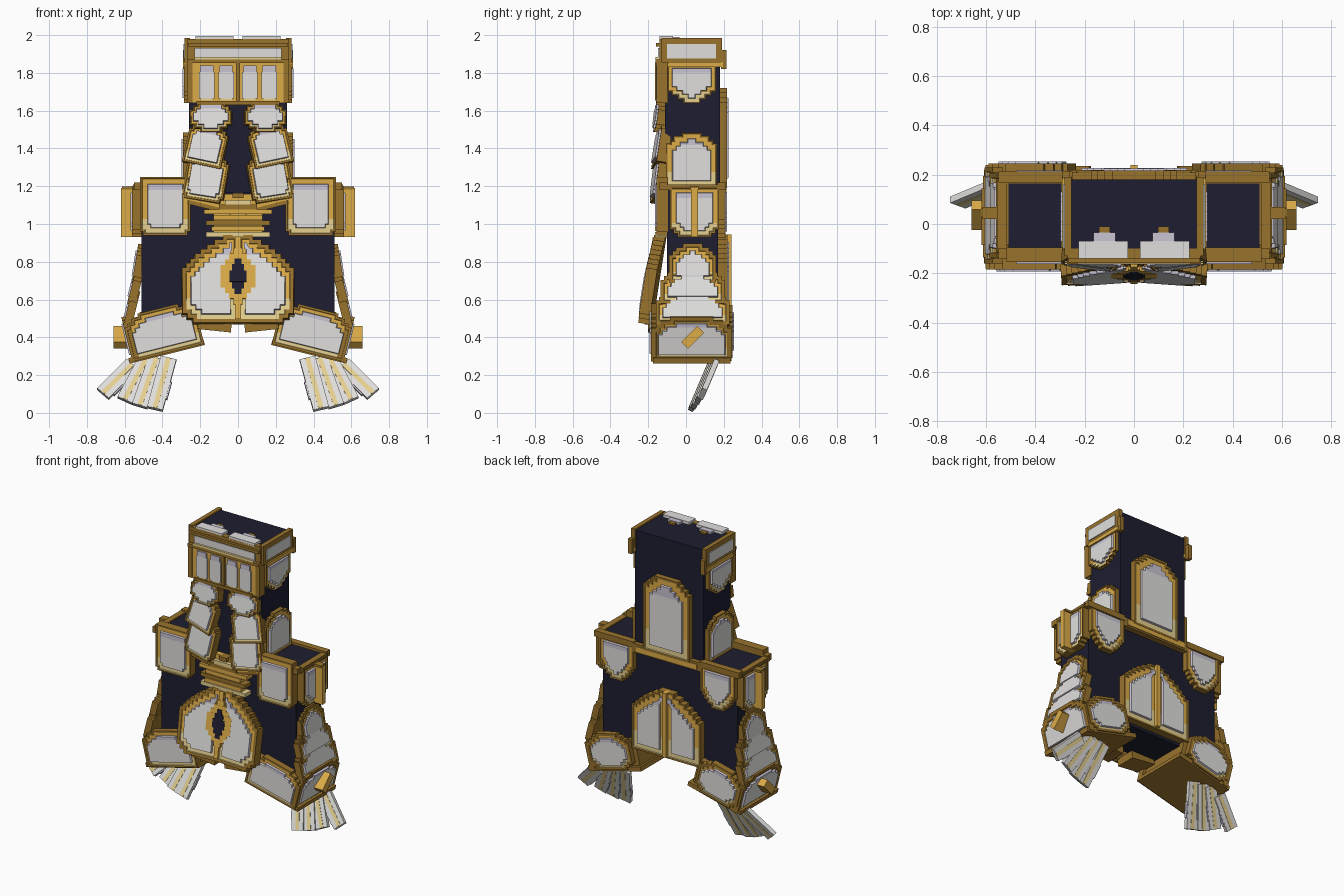
import bpy, bmesh, math
from mathutils import Matrix, Vector

cube = bpy.data.objects.get("Cube")
if cube:
    bpy.data.objects.remove(cube, do_unlink=True)


def material(name, rgb):
    lin = [((c / 255 + 0.055) / 1.055) ** 2.4 for c in rgb] + [1]
    m = bpy.data.materials.new(name)
    m.use_nodes = True
    m.diffuse_color = lin
    m.node_tree.nodes["Principled BSDF"].inputs["Base Color"].default_value = lin
    return m


MATS = [material("navy", (29, 29, 49)), material("dark_gold", (152, 114, 44)),
        material("bright_gold", (220, 172, 72)), material("pale_gold", (230, 209, 145)),
        material("white", (224, 223, 221)), material("lavender_grey", (200, 195, 210))]
NAVY, DARK, GOLD, PALE, WHITE, LAV = range(6)


def rotation(face, tilt, roll):
    # face: heading around z, tilt: lean in or out, roll: turn in the plate's plane
    r = math.radians
    return (Matrix.Rotation(r(face), 4, 'Z') @ Matrix.Rotation(r(tilt), 4, 'X')
            @ Matrix.Rotation(r(roll), 4, 'Y'))


def finish(name, bm, mat):
    bmesh.ops.recalc_face_normals(bm, faces=bm.faces)
    me = bpy.data.meshes.new(name)
    bm.to_mesh(me)
    bm.free()
    for m in MATS:
        me.materials.append(m)
    ob = bpy.data.objects.new(name, me)
    ob.matrix_world = mat
    bpy.context.collection.objects.link(ob)


def box(name, loc, size, mat, face=0, tilt=0, roll=0):
    bm = bmesh.new()
    bmesh.ops.create_cube(bm, size=1)
    bmesh.ops.scale(bm, vec=size, verts=bm.verts)
    for f in bm.faces:
        f.material_index = mat
    finish(name, bm, Matrix.Translation(loc) @ rotation(face, tilt, roll))


def panel(name, loc, w, h, face=0, tilt=0, roll=0, top=(), bot=(), dz=0.02,
          t=0.04, rim=0.016, ring=0.02, half=0):
    """Plate with stair-stepped ends: dark rim, recessed gold ring, raised white slab."""
    x, z = w / 2, -h / 2
    x -= sum(bot)
    right = [(x, z)]
    for d in reversed(bot):
        z += dz
        right += [(x, z), (x + d, z)]
        x += d
    z = h / 2 - dz * len(top)
    right.append((x, z))
    for d in top:
        right += [(x - d, z), (x - d, z + dz)]
        x, z = x - d, z + dz
    if half:
        pts = [(half * a, b) for a, b in right] + [(0, h / 2), (0, -h / 2)]
    else:
        pts = right + [(-a, b) for a, b in reversed(right)]
    bm = bmesh.new()
    front = bm.faces.new([bm.verts.new((a, 0, b)) for a, b in pts])
    front.normal_update()
    if front.normal.y > 0:
        front.normal_flip()
    front.material_index = DARK
    ext = bmesh.ops.extrude_face_region(bm, geom=[front])["geom"]
    bmesh.ops.translate(bm, vec=(0, -t, 0), verts=[v for v in ext if isinstance(v, bmesh.types.BMVert)])
    front = [f for f in ext if isinstance(f, bmesh.types.BMFace)][0]
    bm.normal_update()
    for thick, depth, mat in ((rim, 0, DARK), (0.002, -0.006, GOLD), (ring, 0, GOLD), (0.003, 0.014, LAV)):
        res = bmesh.ops.inset_region(bm, faces=[front], thickness=thick, depth=depth,
                                     use_even_offset=True, use_boundary=True)
        for f in res["faces"]:
            f.material_index = mat
    front.material_index = WHITE
    # lavender upper edge on the slab, paler gold at the foot of the ring
    for cut in (0.27 * h, -0.22 * h):
        bmesh.ops.bisect_plane(bm, geom=bm.verts[:] + bm.edges[:] + bm.faces[:],
                               plane_co=(0, 0, cut), plane_no=(0, 0, 1))
    for f in bm.faces:
        c = f.calc_center_median().z
        if f.material_index == WHITE and c > 0.27 * h:
            f.material_index = LAV
        elif f.material_index == GOLD and c < -0.22 * h:
            f.material_index = PALE
    finish(name, bm, Matrix.Translation(loc) @ rotation(face, tilt, roll))


# Main blocks
box("tower", (0, 0.035, 1.57), (0.52, 0.29, 0.81), NAVY)
box("body", (0, 0.035, 0.84), (1.02, 0.27, 0.73), NAVY)

# Tower crown
box("crown_front", (0, -0.12, 1.925), (0.54, 0.04, 0.11), DARK)
box("crown_front_strip", (0, -0.142, 1.907), (0.46, 0.014, 0.05), WHITE)
box("crown_front_line", (0, -0.145, 1.948), (0.53, 0.025, 0.018), DARK)
box("crown_front_ledge", (0, -0.15, 1.878), (0.46, 0.025, 0.014), PALE)
box("crown_mask_back", (0, -0.125, 1.75), (0.52, 0.05, 0.22), GOLD)
box("crown_mask_brow", (0, -0.135, 1.862), (0.54, 0.055, 0.02), DARK)
box("crown_mask_sill", (0, -0.135, 1.64), (0.44, 0.05, 0.02), DARK)
box("crown_mask_centre", (0, -0.145, 1.755), (0.02, 0.04, 0.2), DARK)

# Tower and body backs
panel("tower_back_panel", (0, 0.175, 1.455), 0.35, 0.53, 180, top=(0.025, 0.03, 0.03), dz=0.025,
      t=0.042, rim=0.014, ring=0.034)
box("back_belt", (0, 0.185, 1.18), (0.52, 0.05, 0.06), DARK)
box("back_belt_line", (0, 0.195, 1.178), (0.46, 0.04, 0.034), GOLD)
for s, n in ((1, "left"), (-1, "right")):
    panel("back_skirt_" + n, (0, 0.165, 0.72), 0.52, 0.45, 180, top=(0.025, 0.025, 0.03, 0.035, 0.04, 0.045),
          dz=0.025, t=0.055, rim=0.012, ring=0.03, half=s)
box("back_skirt_bar", (0, 0.215, 0.725), (0.03, 0.05, 0.44), GOLD)

# Belt on the front
box("belt_back", (0, -0.11, 1.045), (0.26, 0.06, 0.23), GOLD)
for z, w, m in ((0.945, 0.34, PALE), (0.975, 0.28, GOLD), (1.005, 0.34, DARK), (1.035, 0.26, GOLD),
                (1.065, 0.36, GOLD), (1.09, 0.2, DARK), (1.115, 0.14, PALE), (1.15, 0.06, DARK)):
    box("belt_step", (0, -0.125, z), (w, 0.08, 0.026), m)

# Belly seam and central stepped gem
box("belly_seam", (0, -0.175, 0.71), (0.03, 0.07, 0.44), GOLD, tilt=-9)
for k in range(4):
    w, h = 0.05 + 0.045 * k, 0.3 - 0.06 * k
    box("belly_gem_rim", (0, -0.182 - 0.001 * k, 0.72), (w, 0.055, h), GOLD, tilt=-9)
for w, h in ((0.035, 0.19), (0.065, 0.13), (0.09, 0.06)):
    box("belly_gem", (0, -0.189 - w * 0.02, 0.72), (w, 0.05, h), NAVY, tilt=-9)

for s, n in ((1, "left"), (-1, "right")):
    # Crown sides, top plates and mask slats
    box("crown_side_" + n, (s * 0.268, 0.03, 1.92), (0.03, 0.32, 0.13), DARK)
    box("crown_side_strip_" + n, (s * 0.282, 0.03, 1.915), (0.014, 0.26, 0.075), WHITE)
    box("crown_side_sill_" + n, (s * 0.272, 0.05, 1.845), (0.04, 0.29, 0.025), GOLD)
    box("crown_clip_" + n, (s * 0.275, 0.2, 1.87), (0.03, 0.03, 0.1), DARK)
    box("crown_top_plate_" + n, (s * 0.125, -0.105, 1.982), (0.2, 0.07, 0.024), WHITE)
    box("crown_top_step_" + n, (s * 0.12, -0.06, 1.98), (0.09, 0.05, 0.02), LAV)
    box("crown_top_tip_" + n, (s * 0.12, -0.025, 1.978), (0.045, 0.03, 0.016), DARK)
    box("crown_mask_post_" + n, (s * 0.255, -0.125, 1.75), (0.03, 0.06, 0.22), DARK)
    for x in (0.063, 0.165):
        box("mask_slat_" + n, (s * x, -0.15, 1.735), (0.082, 0.02, 0.14), WHITE)
        box("mask_slat_cap_" + n, (s * x, -0.15, 1.822), (0.07, 0.02, 0.035), LAV)
        box("mask_slat_foot_" + n, (s * x, -0.147, 1.66), (0.06, 0.02, 0.012), PALE)
    # Overlapping face scales
    panel("face_scale_low_" + n, (s * 0.165, -0.11, 1.24), 0.22, 0.25, s * 6, -8, -s * 9,
          top=(0.015, 0.02), bot=(0.015,), t=0.055, rim=0.01, ring=0.012)
    panel("face_scale_mid_" + n, (s * 0.165, -0.1, 1.41), 0.21, 0.22, s * 6, -10, -s * 12,
          top=(0.015, 0.02), t=0.055, rim=0.01, ring=0.012)
    panel("face_scale_top_" + n, (s * 0.14, -0.105, 1.56), 0.22, 0.16, s * 4, -8, 0,
          top=(0.015, 0.02), bot=(0.025, 0.03), t=0.055, rim=0.006, ring=0.008)
    # Tower side panels
    panel("tower_side_low_" + n, (s * 0.255, 0.03, 1.34), 0.27, 0.29, s * 90,
          top=(0.02, 0.02, 0.04), t=0.035, rim=0.006, ring=0.024)
    panel("tower_side_high_" + n, (s * 0.255, 0.03, 1.745), 0.26, 0.21, s * 90,
          bot=(0.025, 0.03, 0.03), t=0.03, rim=0.005, ring=0.018)
    box("collar_" + n, (s * 0.14, -0.125, 1.12), (0.27, 0.06, 0.045), GOLD, roll=-s * 14)
    box("collar_edge_" + n, (s * 0.15, -0.12, 1.09), (0.24, 0.06, 0.025), DARK, roll=-s * 14)
    # Shoulder panels and top frame
    panel("shoulder_front_" + n, (s * 0.385, -0.095, 1.095), 0.265, 0.31, bot=(0.015,), t=0.06,
          rim=0.01, ring=0.026)
    panel("shoulder_back_" + n, (s * 0.385, 0.165, 1.065), 0.26, 0.28, 180, bot=(0.015, 0.015, 0.02, 0.03),
          dz=0.024, t=0.045, rim=0.012, ring=0.02)
    panel("shoulder_side_" + n, (s * 0.505, 0.045, 1.065), 0.26, 0.27, s * 90, bot=(0.02, 0.02), t=0.055,
          rim=0.01, ring=0.02)
    box("shoulder_flap_" + n, (s * 0.575, 0.045, 1.06), (0.09, 0.035, 0.26), GOLD)
    box("flap_cap_" + n, (s * 0.565, 0.045, 1.19), (0.1, 0.05, 0.015), DARK)
    for y in (-0.12, 0.19):
        box("shoulder_rail_" + n, (s * 0.4, y, 1.2), (0.3, 0.045, 0.04), DARK)
    for x in (0.275, 0.535):
        box("shoulder_cross_rail_" + n, (s * x, 0.035, 1.195), (0.04, 0.3, 0.03), DARK)
    # Belly halves and lower lips
    panel("belly_" + n, (0, -0.14, 0.7), 0.6, 0.47, -s * 4, -9, 0, half=s,
          top=(0.022, 0.022, 0.025, 0.03, 0.035, 0.04, 0.045), bot=(0.025, 0.03),
          dz=0.025, t=0.06, rim=0.02, ring=0.022)
    box("belly_lip_" + n, (s * 0.125, -0.13, 0.46), (0.18, 0.14, 0.05), DARK, roll=-s * 6)
    box("belly_lip_trim_" + n, (s * 0.12, -0.2, 0.492), (0.2, 0.04, 0.03), GOLD, roll=-s * 6)
    # Hip scales down the outer side
    for i, (x, z, w, h, tilt) in enumerate(((0.5, 0.785, 0.25, 0.21, -9), (0.52, 0.66, 0.34, 0.19, -14),
                                            (0.54, 0.55, 0.39, 0.19, -14))):
        panel("hip_scale_%s_%d" % (n, i), (s * x, 0.035, z), w, h, s * 90, tilt, 0,
              top=(0.018, 0.02, 0.035), t=0.045, rim=0.018, ring=0.016)
    # Flared hip guard
    roll = s * 14
    box("guard_core_" + n, (s * 0.395, 0.03, 0.415), (0.36, 0.36, 0.19), DARK, roll=roll)
    box("guard_base_" + n, (s * 0.378, 0.03, 0.325), (0.41, 0.41, 0.03), DARK, roll=roll)
    panel("guard_front_" + n, (s * 0.397, -0.14, 0.435), 0.39, 0.24, 0, 0, roll,
          top=(0.02, 0.025, 0.04), t=0.045, rim=0.012, ring=0.018)
    panel("guard_back_" + n, (s * 0.415, 0.2, 0.435), 0.33, 0.24, 180, 0, -roll,
          top=(0.02, 0.03, 0.035), bot=(0.025, 0.025), t=0.045, rim=0.016, ring=0.012)
    panel("guard_side_" + n, (s * 0.55, 0.03, 0.4), 0.42, 0.24, s * 90, 14, 0,
          top=(0.02, 0.025, 0.05), t=0.04, rim=0.022, ring=0.008)
    box("guard_spike_" + n, (s * 0.61, 0.035, 0.4), (0.1, 0.05, 0.12), GOLD, tilt=-45)
    # Fan of fingers below the guard, each a little behind its inner neighbour
    for i, (x, z, a, length) in enumerate(((0.44, 0.02, 14, 0.3), (0.52, 0.035, 18, 0.29),
                                           (0.6, 0.065, 26, 0.27), (0.715, 0.1, 43, 0.23))):
        rot = rotation(0, -23, -s * a)
        tip = Vector((s * x, 0.018 + 0.45 * z + 0.008 * i, z))
        mid = tip + rot @ Vector((0, 0, length / 2))
        box("finger_%s_%d" % (n, i), mid, (0.085, 0.028, length), WHITE, 0, -23, -s * a)
        box("finger_stripe_%s_%d" % (n, i), mid, (0.026, 0.032, length - 0.006), PALE, 0, -23, -s * a)
        box("finger_knuckle_%s_%d" % (n, i), mid + rot @ Vector((-s * 0.04, 0.002, -0.03)),
            (0.02, 0.022, 0.1), LAV, 0, -23, -s * a)
